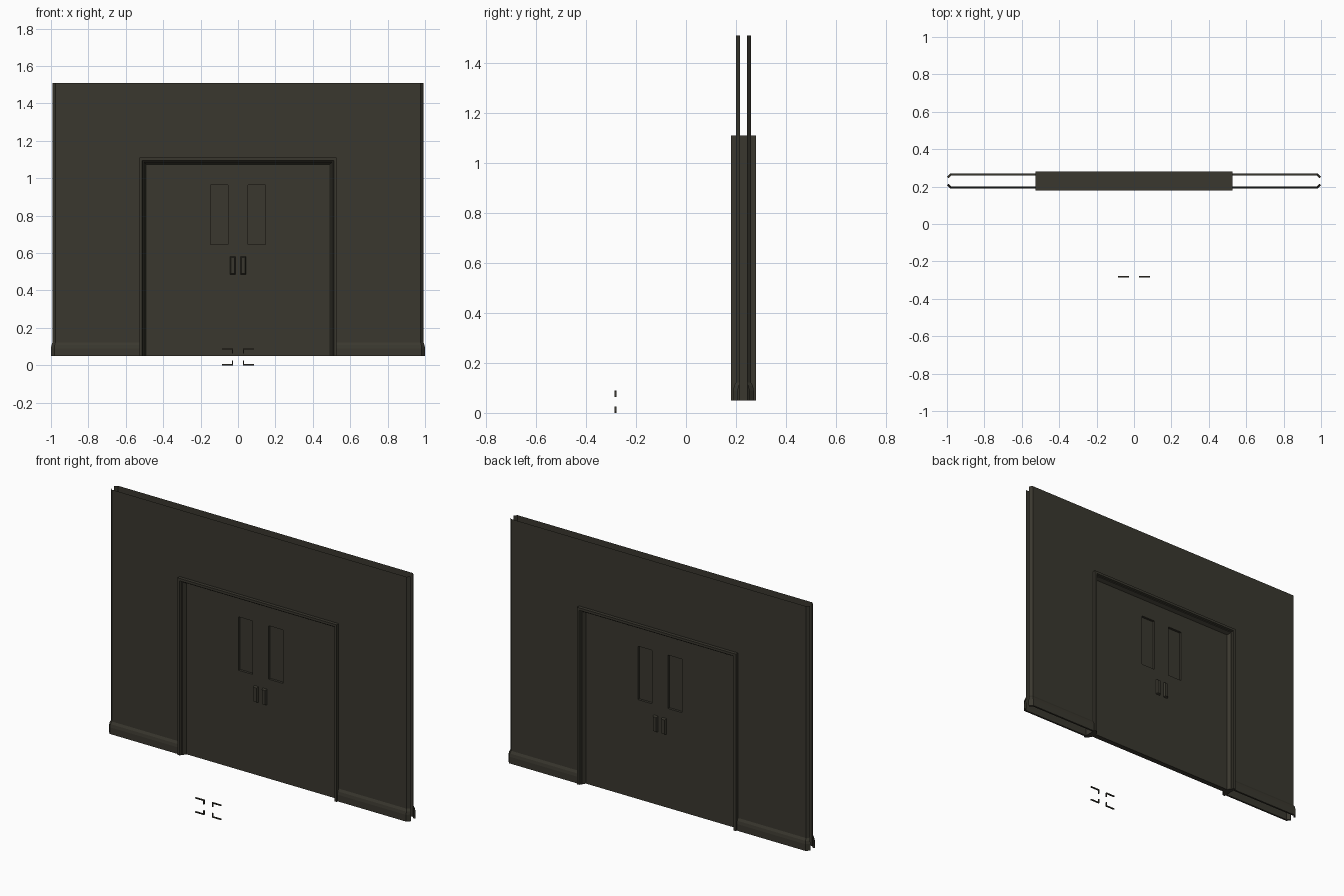
import bpy, bmesh
from mathutils import Vector

if "Cube" in bpy.data.objects:
    bpy.data.objects.remove(bpy.data.objects["Cube"], do_unlink=True)

MID_Y = 0.23      # centre plane of the wall
FLOOR = 0.05      # underside of the wall
TOP = 1.51
DOOR_X, DOOR_TOP = 0.5, 1.085
FRAME_X, FRAME_TOP = 0.527, 1.11

paint = bpy.data.materials.new("dark olive grey")
colour = (0.042, 0.039, 0.028, 1)
paint.use_nodes = True
paint.diffuse_color = colour
shader = paint.node_tree.nodes["Principled BSDF"]
shader.inputs["Base Color"].default_value = colour
shader.inputs["Roughness"].default_value = 0.8


def finish(name, bm, mirror=(), y=MID_Y):
    """Turn a bmesh into an object, optionally mirrored about its origin."""
    bmesh.ops.remove_doubles(bm, verts=bm.verts, dist=1e-5)
    mesh = bpy.data.meshes.new(name)
    bm.to_mesh(mesh)
    bm.free()
    mesh.materials.append(paint)
    obj = bpy.data.objects.new(name, mesh)
    bpy.context.collection.objects.link(obj)
    obj.location.y = y
    if mirror:
        mod = obj.modifiers.new("mirror", 'MIRROR')
        mod.use_axis = [a in mirror for a in "xyz"]
        mod.use_mirror_merge = False
    return obj


def loft(bm, rows, skip=lambda i, j: False):
    """Skin a grid of points; rows go upward, points go left to right."""
    grid = [[bm.verts.new(p) for p in row] for row in rows]
    faces = {}
    for i in range(len(grid) - 1):
        for j in range(len(grid[0]) - 1):
            if not skip(i, j):
                faces[i, j] = bm.faces.new((grid[i][j], grid[i][j + 1],
                                            grid[i + 1][j + 1], grid[i + 1][j]))
    return grid, faces


def box(bm, x0, x1, y0, y1, z0, z1):
    verts = bmesh.ops.create_cube(bm, size=1)["verts"]
    size = Vector((x1 - x0, y1 - y0, z1 - z0))
    centre = Vector((x0 + x1, y0 + y1, z0 + z1)) / 2
    for v in verts:
        v.co = Vector(a * b for a, b in zip(v.co, size)) + centre
    return verts


# Wall sheets: open skins with chamfered ends and a doorway opening
half = [(0.515, -0.03), (0.976, -0.03), (0.992, -0.014)]
outline = [(-x, y) for x, y in reversed(half)] + half
bm = bmesh.new()
loft(bm, [[(x, y, z) for x, y in outline] for z in (FLOOR, 1.098, TOP)],
     skip=lambda i, j: i == 0 and j == 2)
finish("wall_sheets", bm, "y")

# Skirting boards: moulded strip following the wall and its chamfer
inner = [Vector((x, y)) for x, y in half]
outer = [Vector(p) for p in ((0.515, -0.041), (0.982, -0.041), (1.0, -0.022))]
profile = [(0, FLOOR), (1, FLOOR), (1, 0.09), (0.7, 0.108), (0, 0.122)]
bm = bmesh.new()
rows = []
for t, z in profile:
    rows.append([(*a.lerp(b, t), z) for a, b in zip(inner, outer)])
loft(bm, rows)
finish("skirting_boards", bm, "xy")

# Door frame: stepped section swept round the opening with mitred corners
step = [(0, 0.05), (0.015, 0.05), (0.019, 0.039), (0.024, 0.037),
        (0.036, 0.016)]
section = [(u, -d) for u, d in step] + [(u, d) for u, d in reversed(step)]
bm = bmesh.new()
rows = []
for u, y in section + section[:1]:
    x, z = FRAME_X - u, FRAME_TOP - u
    rows.append([(-x, y, FLOOR), (-x, y, z), (x, y, z), (x, y, FLOOR)])
grid, _ = loft(bm, rows)
for end in (0, -1):
    bm.faces.new([row[end] for row in grid[:-1]])
bmesh.ops.remove_doubles(bm, verts=bm.verts, dist=1e-5)
bmesh.ops.recalc_face_normals(bm, faces=bm.faces)
finish("door_frame", bm)

# Double door: slab face with two recessed window panels
win_in, win_out = 0.053, 0.147
xs = [-DOOR_X, -win_out, -win_in, win_in, win_out, DOOR_X]
bm = bmesh.new()
grid, faces = loft(bm, [[(x, -0.016, z) for x in xs]
                        for z in (FLOOR, 0.645, 0.965, DOOR_TOP)])
for col in (1, 3):
    pane = faces[1, col]
    out = bmesh.ops.extrude_discrete_faces(bm, faces=[pane])["faces"]
    for v in out[0].verts:
        v.co.y += 0.014
    # reveals joining the pane to the door face
    front = [grid[1][col], grid[1][col + 1], grid[2][col + 1], grid[2][col]]
    for a, b in zip(front, front[1:] + front[:1]):
        if not any(abs(f.normal.y) < 0.5 and b in f.verts
                   for f in a.link_faces):
            back = [min(out[0].verts, key=lambda v: (v.co - p.co).length)
                    for p in (b, a)]
            if not any(set(f.verts) == {a, b, *back} for f in a.link_faces):
                bm.faces.new((a, b, *back))
# underside of the slab, up to the centre plane
loft(bm, [[(-DOOR_X, 0, FLOOR), (DOOR_X, 0, FLOOR)],
          [(-DOOR_X, -0.016, FLOOR), (DOOR_X, -0.016, FLOOR)]])
finish("double_door", bm, "y")

# Door handles: raised plates with sloping edges
bm = bmesh.new()
verts = box(bm, 0.012, 0.044, -0.028, -0.014, 0.485, 0.583)
for v in verts:
    if v.co.y < -0.02:
        v.co.x += 0.006 if v.co.x < 0.028 else -0.006
        v.co.z += 0.006 if v.co.z < 0.53 else -0.006
finish("door_handles", bm, "xy")

# Loose corner brackets in front of the wall, at floor level
bm = bmesh.new()
near, far, height, thick = 0.026, 0.086, 0.09, 0.006
for low, arm in ((0, 0), (height - thick, height - 0.026)):
    box(bm, near, far, -0.004, 0.004, low, low + thick)
    box(bm, near, near + thick, -0.004, 0.004, arm, arm + 0.026)
finish("floor_brackets", bm, "x", y=-0.281)
